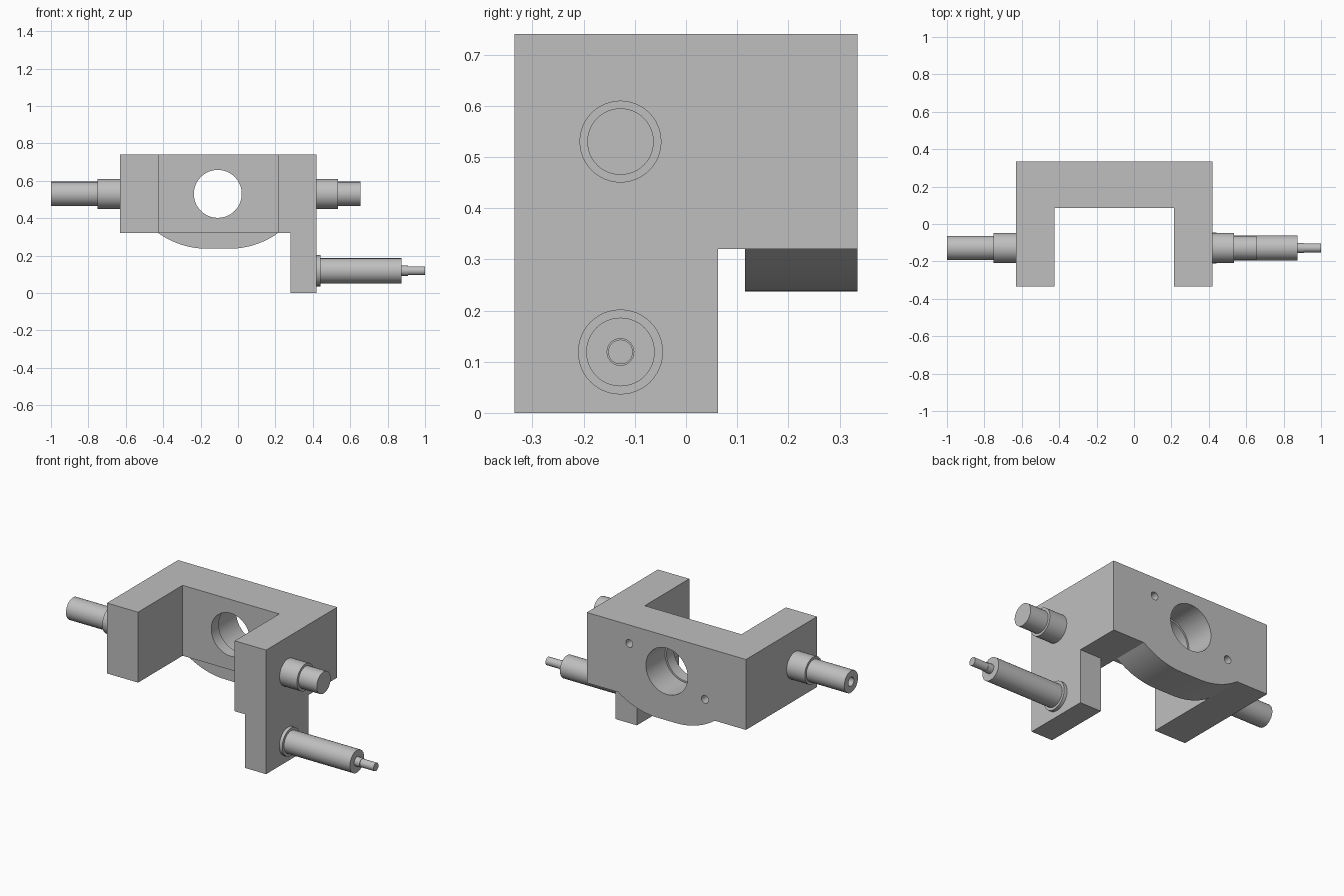
import bpy, bmesh, math
from mathutils import Matrix, Vector

if "Cube" in bpy.data.objects:
    bpy.data.objects.remove(bpy.data.objects["Cube"], do_unlink=True)

steel = bpy.data.materials.new("grey_steel")
steel.use_nodes = True
GREY = (0.52, 0.52, 0.52, 1)
steel.diffuse_color = GREY
steel.node_tree.nodes["Principled BSDF"].inputs["Base Color"].default_value = GREY

HOLE_X, AXIS_Z, PIN_Y = -0.108, 0.53, -0.128
BACK = 0.335


def add_object(name, bm):
    bmesh.ops.recalc_face_normals(bm, faces=bm.faces)
    mesh = bpy.data.meshes.new(name)
    bm.to_mesh(mesh)
    bm.free()
    mesh.materials.append(steel)
    obj = bpy.data.objects.new(name, mesh)
    bpy.context.collection.objects.link(obj)
    return obj


def prism(name, points, offset):
    """Closed outline swept along an offset."""
    bm = bmesh.new()
    face = bm.faces.new([bm.verts.new(p) for p in points])
    swept = bmesh.ops.extrude_face_region(bm, geom=[face])["geom"]
    bmesh.ops.translate(bm, vec=Vector(offset),
                        verts=[v for v in swept if isinstance(v, bmesh.types.BMVert)])
    return add_object(name, bm)


def lathe_x(name, profile, y, z, segments=48):
    """Turned part about an axis along x; profile holds (x, radius)."""
    bm = bmesh.new()
    verts = [bm.verts.new((x, y + r, z)) for x, r in profile]
    edges = [bm.edges.new(pair) for pair in zip(verts, verts[1:])]
    bmesh.ops.spin(bm, geom=verts + edges, cent=(0, y, z), axis=(1, 0, 0),
                   angle=math.tau, steps=segments)
    bmesh.ops.remove_doubles(bm, verts=bm.verts, dist=0.0001)
    return add_object(name, bm)


def drill(name, x, z, radius, y0, y1):
    """Cutting cylinder along y."""
    bm = bmesh.new()
    turn = Matrix.Translation((x, (y0 + y1) / 2, z)) @ Matrix.Rotation(math.pi / 2, 4, 'X')
    bmesh.ops.create_cone(bm, cap_ends=True, segments=64, radius1=radius,
                          radius2=radius, depth=y1 - y0, matrix=turn)
    return add_object(name, bm)


def combine(target, other, operation):
    mod = target.modifiers.new(operation, 'BOOLEAN')
    mod.operation, mod.object, mod.solver = operation, other, 'EXACT'
    bpy.context.view_layer.objects.active = target
    bpy.ops.object.modifier_apply(modifier=mod.name)
    bpy.data.objects.remove(other, do_unlink=True)


# U-shaped bracket
outline = [(-0.63, -BACK), (-0.425, -BACK), (-0.425, 0.085), (0.213, 0.085),
           (0.213, -BACK), (0.42, -BACK), (0.42, BACK), (-0.63, BACK)]
bracket = prism("bracket", [(x, y, 0.32) for x, y in outline], (0, 0, 0.42))

# Hanging leg under the left arm
leg = [(-BACK, 0), (0.063, 0), (0.063, 0.32), (-BACK, 0.32)]
combine(bracket, prism("leg", [(0.28, y, z) for y, z in leg], (0.14, 0, 0)), 'UNION')

# Rounded belly under the back wall, flat in the middle
flat, half, drop = 0.06, 0.319, 0.083
span = half - flat
radius = (span ** 2 + drop ** 2) / (2 * drop)
sweep = math.asin(span / radius)
side = [(flat + radius * math.sin(sweep * i / 12),
         0.237 + radius * (1 - math.cos(sweep * i / 12))) for i in range(13)]
curve = [(-x, z) for x, z in reversed(side)] + side
belly = prism("belly", [(-0.106 + x, 0.115, z) for x, z in curve], (0, BACK - 0.115, 0))
combine(bracket, belly, 'UNION')

# Stepped main bore and two blind screw holes in the back
combine(bracket, drill("bore", HOLE_X, AXIS_Z, 0.128, 0, 0.5), 'DIFFERENCE')
combine(bracket, drill("counterbore", HOLE_X, AXIS_Z, 0.138, 0.155, 0.5), 'DIFFERENCE')
for s in (-1, 1):
    screw = drill("screw_hole", HOLE_X - 0.002 + s * 0.25, AXIS_Z + s * 0.1, 0.023, 0.2, 0.5)
    combine(bracket, screw, 'DIFFERENCE')

# Turned pins
left_pin = lathe_x("left_pin", [(0.42, 0), (0.42, 0.08), (0.535, 0.08), (0.535, 0.065),
                                (0.655, 0.065), (0.655, 0)], PIN_Y, AXIS_Z)
right_pin = lathe_x("right_pin", [(-0.63, 0), (-0.63, 0.08), (-0.75, 0.08), (-0.75, 0.065),
                                  (-1, 0.065), (-1, 0.026), (-0.88, 0.026), (-0.88, 0)],
                    PIN_Y, AXIS_Z)
spindle = lathe_x("lower_spindle", [(0.42, 0), (0.42, 0.083), (0.44, 0.083), (0.44, 0.067),
                                    (0.875, 0.067), (0.875, 0.027), (0.91, 0.027),
                                    (0.91, 0.024), (1, 0.024), (1, 0)], PIN_Y, 0.119)

# Smooth round walls, sharp edges
bpy.ops.object.select_all(action='DESELECT')
for obj in (bracket, left_pin, right_pin, spindle):
    obj.select_set(True)
bpy.context.view_layer.objects.active = bracket
bpy.ops.object.shade_smooth_by_angle(angle=math.radians(25))
